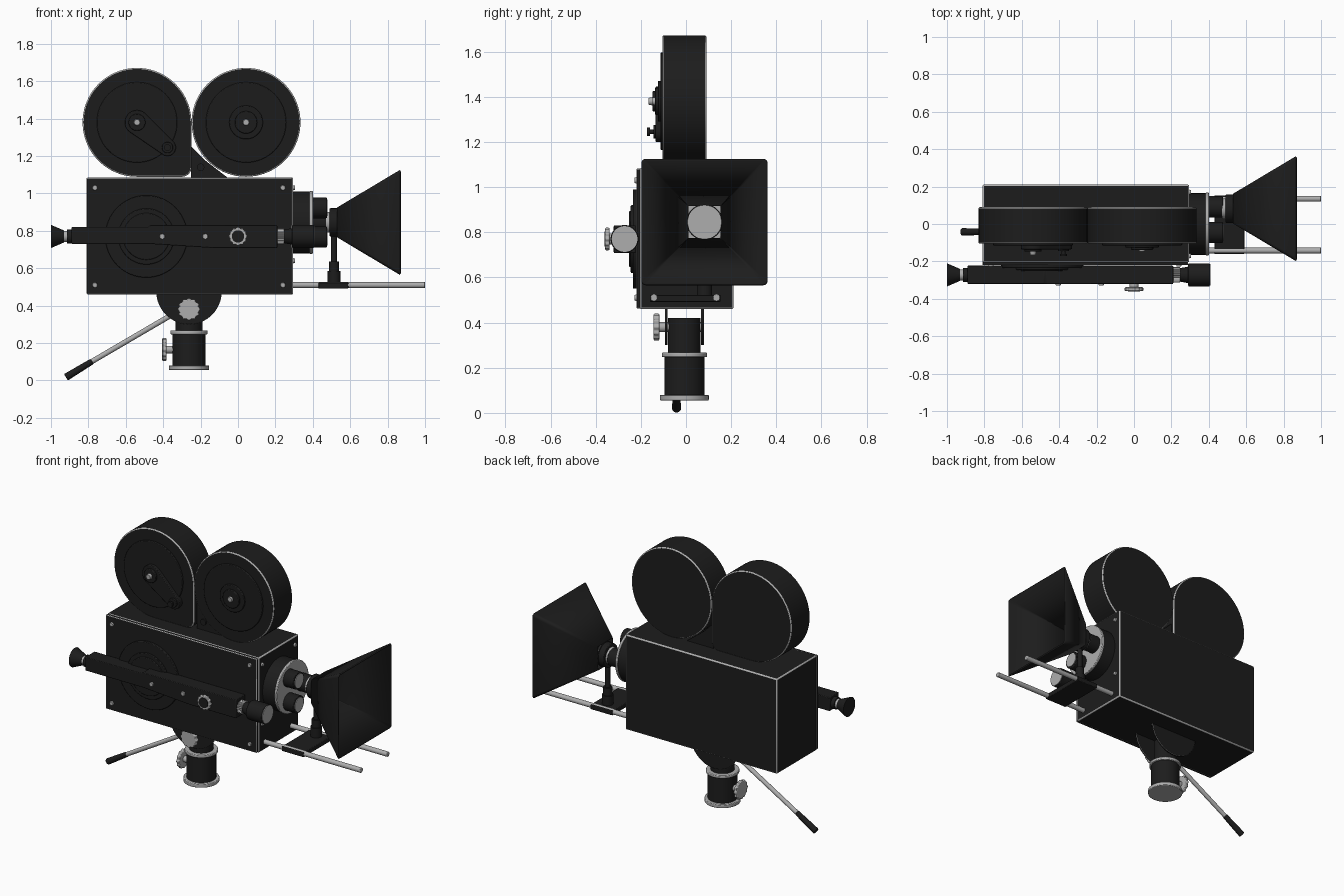
import bpy, bmesh
from math import sin, cos, pi, radians
from mathutils import Vector

if "Cube" in bpy.data.objects:
    bpy.data.objects.remove(bpy.data.objects["Cube"])


def material(name, v):
    m = bpy.data.materials.new(name)
    m.diffuse_color = (v, v, v, 1)
    m.use_nodes = True
    m.node_tree.nodes["Principled BSDF"].inputs["Base Color"].default_value = m.diffuse_color
    return m


DARK = material("black_paint", 0.012)
LIGHT = material("bare_metal", 0.42)


def finish(name, bm, mat, bevel=0, edge=None):
    bmesh.ops.recalc_face_normals(bm, faces=bm.faces)
    me = bpy.data.meshes.new(name)
    bm.to_mesh(me)
    bm.free()
    ob = bpy.data.objects.new(name, me)
    bpy.context.collection.objects.link(ob)
    me.materials.append(mat)
    if edge:
        me.materials.append(edge)
    if bevel:
        b = ob.modifiers.new("bevel", "BEVEL")
        b.width, b.segments, b.limit_method = bevel, 2, "ANGLE"
        b.angle_limit = radians(40)
        b.material = 1 if edge else -1
    return ob


def rod(name, p0, p1, r0, r1=None, mat=DARK, bevel=0, seg=48):
    """Cylinder or cone between two points."""
    p0, p1 = Vector(p0), Vector(p1)
    d = p1 - p0
    bm = bmesh.new()
    bmesh.ops.create_cone(bm, cap_ends=True, segments=seg, radius1=r0,
                          radius2=r0 if r1 is None else r1, depth=d.length)
    bm.transform(d.to_track_quat("Z", "Y").to_matrix().to_4x4())
    bmesh.ops.translate(bm, vec=(p0 + p1) / 2, verts=bm.verts)
    return finish(name, bm, mat, bevel)


def box(name, lo, hi, mat=DARK, bevel=0.004, edge=None):
    bm = bmesh.new()
    bmesh.ops.create_cube(bm, size=1)
    for v in bm.verts:
        v.co = [(a + b) / 2 + c * (b - a) for a, b, c in zip(lo, hi, v.co)]
    return finish(name, bm, mat, bevel, edge)


def prism(name, pts, a, b, axis="y", mat=DARK, bevel=0, edge=None):
    """Extrude a profile (x,z) along y, or (y,z) along x."""
    bm = bmesh.new()
    place = (lambda p, t: (p[0], t, p[1])) if axis == "y" else (lambda p, t: (t, p[0], p[1]))
    f = bm.faces.new([bm.verts.new(place(p, a)) for p in pts])
    new = bmesh.ops.extrude_face_region(bm, geom=[f])["geom"]
    d = Vector(place((0, 0), b - a))
    bmesh.ops.translate(bm, vec=d, verts=[v for v in new if isinstance(v, bmesh.types.BMVert)])
    return finish(name, bm, mat, bevel, edge)


def arc(cx, cz, r, a0, a1, n):
    return [(cx + r * cos(radians(a0 + (a1 - a0) * i / n)),
             cz + r * sin(radians(a0 + (a1 - a0) * i / n))) for i in range(n + 1)]


def knob(name, c, r, a, b, axis="y", lobes=12):
    """Scalloped grip knob."""
    n = lobes * 8
    pts = []
    for i in range(n):
        t = 2 * pi * i / n
        q = r * (0.95 + 0.05 * cos(lobes * t))
        pts.append((c[0] + q * cos(t), c[1] + q * sin(t)))
    return prism(name, pts, a, b, axis, LIGHT, 0.005)


# camera body and door
box("camera_body", (-0.81, -0.205, 0.46), (0.295, 0.21, 1.085), bevel=0.007, edge=LIGHT)
box("side_door", (-0.81, -0.22, 0.463), (0.29, -0.2, 1.082), bevel=0.004, edge=LIGHT)
for x in (-0.765, 0.24):
    for z in (0.51, 1.03):
        rod("door_screw", (x, -0.21, z), (x, -0.228, z), 0.017, 0.012, LIGHT, seg=20)
for y in (-0.17, 0.17):
    for z in (0.64, 1.03):
        rod("front_screw", (0.29, y, z), (0.304, y, z), 0.015, 0.011, LIGHT, seg=20)
for r, y in ((0.22, -0.235), (0.15, -0.245), (0.125, -0.252)):
    rod("door_disc", (-0.49, -0.21, 0.77), (-0.49, y, 0.77), r, bevel=0.004, seg=64)

# film magazines
MZ, R = 1.38, 0.291
rear = arc(-0.54, MZ, R, 0, 270, 60) + arc(-0.299, MZ - R + 0.05, 0.05, 270, 360, 8)
prism("rear_magazine", rear, -0.105, 0.09, bevel=0.006, edge=LIGHT)
prism("front_magazine", arc(0.043, MZ, R, 0, 355, 71), -0.105, 0.09, bevel=0.006, edge=LIGHT)
prism("magazine_mount", [(-0.25, 1.08), (-0.05, 1.08), (-0.18, 1.18), (-0.25, 1.25)], -0.07, 0.07)
rod("mount_button", (-0.2, -0.06, 1.14), (-0.2, -0.08, 1.14), 0.02, seg=20)
for x in (-0.54, 0.043):
    rod("magazine_lid", (x, -0.1, MZ), (x, -0.114, MZ), 0.215, bevel=0.004, seg=64)
for r, y in ((0.09, -0.125), (0.06, -0.138)):
    rod("magazine_hub", (0.043, -0.1, MZ), (0.043, y, MZ), r, bevel=0.004)
rod("front_hub_pin", (0.043, -0.13, MZ), (0.043, -0.148, MZ), 0.02, 0.015, LIGHT, seg=24)
arm = arc(-0.54, MZ, 0.065, 50, 232, 20) + arc(-0.377, 1.245, 0.045, 232, 410, 16)
prism("latch_arm", arm, -0.1, -0.135, bevel=0.004)
rod("latch_hub", (-0.54, -0.12, MZ), (-0.54, -0.148, MZ), 0.045, bevel=0.004)
rod("rear_hub_pin", (-0.54, -0.14, MZ), (-0.54, -0.165, MZ), 0.02, 0.015, LIGHT, seg=24)
rod("latch_boss", (-0.377, -0.12, 1.245), (-0.377, -0.145, 1.245), 0.03, bevel=0.003)
rod("latch_stem", (-0.377, -0.14, 1.245), (-0.377, -0.165, 1.245), 0.01, seg=16)
rod("latch_tip", (-0.377, -0.16, 1.245), (-0.377, -0.172, 1.245), 0.018, seg=20)

# side viewfinder
VY, VZ = -0.272, 0.77
prism("viewfinder_tube", [(-0.89, 0.73), (-0.47, 0.73), (-0.13, 0.708), (0.21, 0.708),
                          (0.21, 0.83), (-0.47, 0.83), (-0.48, 0.82), (-0.89, 0.82)],
      -0.32, -0.223, bevel=0.004)
rod("eyepiece_neck", (-0.94, VY, VZ), (-0.885, VY, VZ), 0.03, mat=LIGHT, seg=32)
rod("eyepiece_ring", (-0.915, VY, VZ), (-0.885, VY, VZ), 0.038, seg=32)
rod("eyepiece_cup", (-1.0, VY, VZ), (-0.93, VY, VZ), 0.062, 0.032)
knob_ring = [(VY + (0.04 + 0.002 * (-1) ** i) * cos(i * pi / 24),
              VZ + (0.04 + 0.002 * (-1) ** i) * sin(i * pi / 24)) for i in range(48)]
prism("focus_ring", knob_ring, 0.205, 0.245, "x", LIGHT)
rod("finder_neck", (0.24, VY, VZ), (0.295, VY, VZ), 0.035, 0.045)
rod("finder_lens", (0.29, VY, VZ), (0.405, VY, VZ), 0.062, bevel=0.004)
rod("finder_glass", (0.4, VY, VZ), (0.409, VY, VZ), 0.057, mat=LIGHT)
for x in (-0.405, -0.175):
    rod("finder_screw", (x, -0.31, VZ), (x, -0.328, VZ), 0.017, 0.013, LIGHT, seg=20)
rod("finder_knob_stem", (0, -0.31, VZ), (0, -0.345, VZ), 0.025, mat=LIGHT)
knob("finder_knob", (0, VZ), 0.05, -0.338, -0.358)
rod("finder_knob_cap", (0, -0.35, VZ), (0, -0.362, VZ), 0.033)

# lens turret
LZ = 0.845
rod("turret_base", (0.285, 0, LZ), (0.385, 0, LZ), 0.165, bevel=0.004, seg=64)
rod("turret_plate", (0.383, 0, LZ), (0.4, 0, LZ), 0.168, mat=LIGHT, bevel=0.004, seg=64)
for i in range(3):
    y, z = 0.09 * cos(i * 2 * pi / 3), LZ + 0.09 * sin(i * 2 * pi / 3)
    rod("lens_barrel", (0.39, y, z), (0.475, y, z), 0.056, bevel=0.004)
    rod("lens_glass", (0.47, y, z), (0.479, y, z), 0.045, mat=LIGHT)

# matte box: hollow rounded-square funnel
HY = 0.082
rod("hood_neck", (0.47, HY, LZ), (0.505, HY, LZ), 0.055, mat=LIGHT)
rod("hood_collar", (0.49, HY, LZ), (0.535, HY, LZ), 0.076, bevel=0.004)
rod("hood_glass", (0.53, HY, LZ), (0.542, HY, LZ), 0.075, mat=LIGHT)


def rounded_square(h, r):
    return [p for k, (sy, sz) in enumerate(((1, 1), (-1, 1), (-1, -1), (1, -1)))
            for p in arc(HY + sy * (h - r), LZ + sz * (h - r), r, 90 * k, 90 * k + 90, 5)]


bm = bmesh.new()
loops = [[bm.verts.new((x, *p)) for p in rounded_square(h, r)]
         for x, h, r in ((0.53, 0.08, 0.012), (0.865, 0.28, 0.02))]
for i in range(len(loops[0])):
    j = (i + 1) % len(loops[0])
    bm.faces.new((loops[0][i], loops[0][j], loops[1][j], loops[1][i]))
hood = finish("matte_hood", bm, DARK)
s = hood.modifiers.new("wall", "SOLIDIFY")
s.thickness, s.offset = 0.01, -1
rod("hood_back", (0.529, HY, LZ), (0.536, HY, LZ), 0.08)

# rails and hood support
for y in (-0.142, 0.135):
    rod("support_rail", (0.28, y, 0.51), (1.0, y, 0.51), 0.016, mat=LIGHT, bevel=0.003, seg=24)
box("rail_bridge", (0.43, -0.16, 0.492), (0.59, 0.153, 0.523))
rod("post_socket", (0.513, HY, 0.515), (0.513, HY, 0.585), 0.034)
rod("post_ring", (0.513, HY, 0.58), (0.513, HY, 0.635), 0.027)
rod("hood_post", (0.513, HY, 0.62), (0.513, HY, 0.8), 0.016, seg=24)

# tilt head
PX, PY = -0.262, -0.007
for y in (-0.08, 0.08):
    prism("tilt_cheek", arc(PX, 0.475, 0.175, 180, 360, 32), PY + y - 0.006, PY + y + 0.006,
          bevel=0.002, edge=LIGHT)
rod("tilt_core", (PX, PY, 0.25), (PX, PY, 0.42), 0.072)
rod("tilt_axle", (PX, 0.07, 0.38), (PX, -0.125, 0.38), 0.022, mat=LIGHT, seg=24)
knob("tilt_knob", (PX, 0.38), 0.06, -0.118, -0.143)
rod("head_ring", (PX, PY, 0.247), (PX, PY, 0.267), 0.1, mat=LIGHT, bevel=0.004)
rod("head_column", (PX, PY, 0.075), (PX, PY, 0.25), 0.089)
rod("head_base", (PX, PY, 0.055), (PX, PY, 0.08), 0.108, mat=LIGHT, bevel=0.004)
rod("pan_lock_stem", (-0.395, PY, 0.165), (-0.34, PY, 0.165), 0.02, mat=LIGHT, seg=24)
knob("pan_lock_knob", (PY, 0.165), 0.062, -0.405, -0.383, "x")

# pan handle
top, mid, end = Vector((-0.33, -0.042, 0.365)), Vector((-0.78, -0.042, 0.102)), Vector((-0.92, -0.042, 0.017))
rod("pan_handle", top, mid, 0.014, mat=LIGHT, seg=24)
rod("pan_grip", mid, end, 0.016, 0.02, bevel=0.004, seg=24)

# smooth shading with sharp edges kept
bpy.ops.object.select_all(action="SELECT")
bpy.context.view_layer.objects.active = hood
bpy.ops.object.shade_smooth_by_angle(angle=radians(30))
